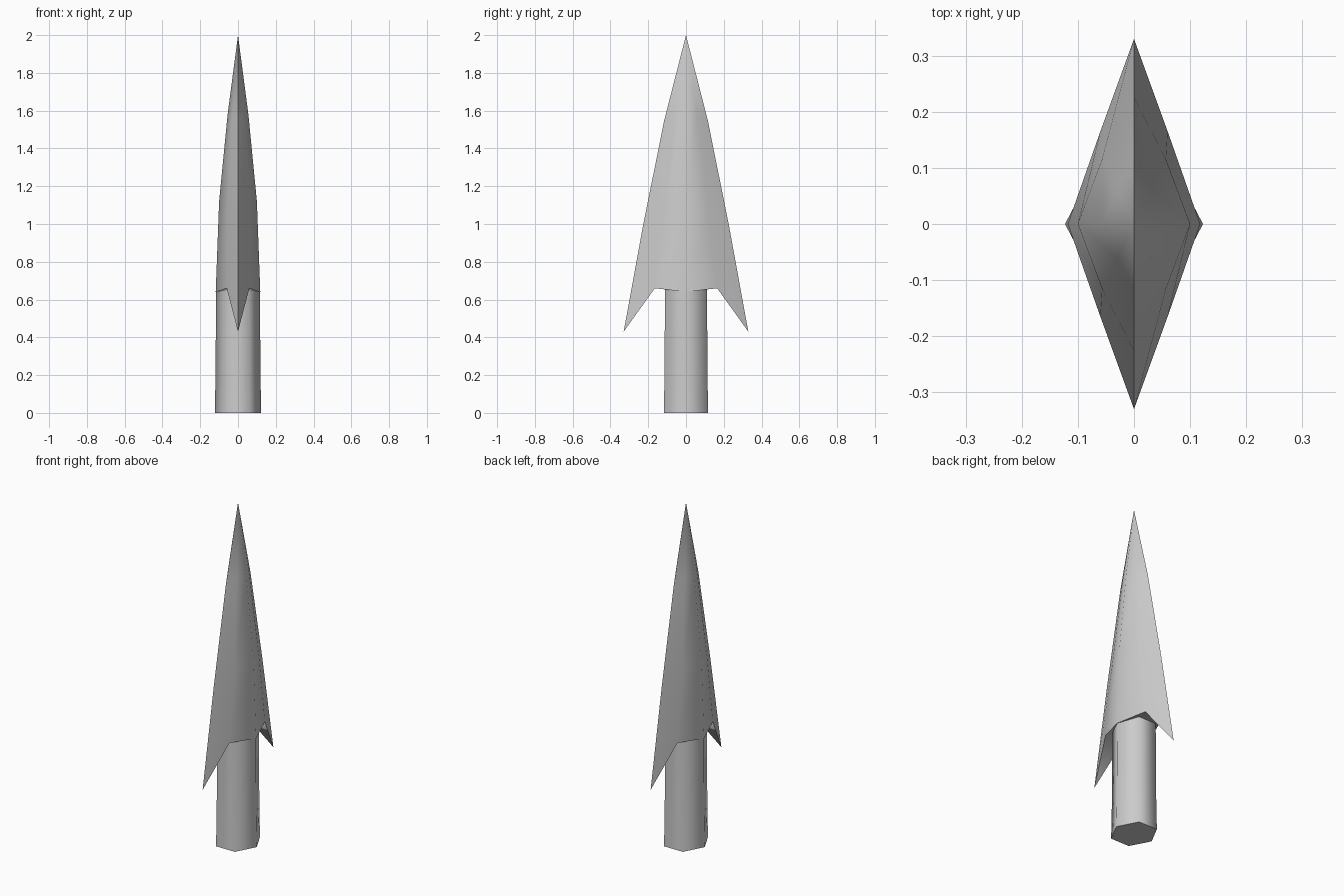
import bpy, bmesh, math

if "Cube" in bpy.data.objects:
    bpy.data.objects.remove(bpy.data.objects["Cube"])


def finish(bm, name):
    # turn the bmesh into a smooth-shaded object with sharp edges kept
    bmesh.ops.recalc_face_normals(bm, faces=bm.faces)
    mesh = bpy.data.meshes.new(name)
    bm.to_mesh(mesh)
    bm.free()
    obj = bpy.data.objects.new(name, mesh)
    bpy.context.collection.objects.link(obj)
    bpy.ops.object.select_all(action='DESELECT')
    obj.select_set(True)
    bpy.context.view_layer.objects.active = obj
    bpy.ops.object.shade_smooth_by_angle(angle=math.radians(65))
    return obj


def bridge(bm, a, b):
    for i in range(len(a)):
        j = (i + 1) % len(a)
        bm.faces.new((a[i], a[j], b[j], b[i]))


def blade_ring(bm, ridge, mid, edge):
    # eight points round the blade, mirrored from one quarter
    (rx, rz), (mx, my, mz), (ey, ez) = ridge, mid, edge
    pts = [(rx, 0, rz), (mx, my, mz), (0, ey, ez), (-mx, my, mz),
           (-rx, 0, rz), (-mx, -my, mz), (0, -ey, ez), (mx, -my, mz)]
    return [bm.verts.new(p) for p in pts]


# barbed blade: rings from the barbs up to the tip
bm = bmesh.new()
rings = [blade_ring(bm, *r) for r in (
    ((0.118, 0.64), (0.06, 0.165, 0.66), (0.33, 0.43)),
    ((0.10, 1.12), (0.057, 0.115, 1.06), (0.226, 1.00)),
    ((0.055, 1.58), (0.031, 0.06, 1.57), (0.115, 1.55)))]
for low, high in zip(rings, rings[1:]):
    bridge(bm, low, high)
tip = bm.verts.new((0, 0, 2))
top = rings[-1]
for i in range(8):
    bm.faces.new((top[i], top[(i + 1) % 8], tip))

# underside: one face below each barb and the middle around the shaft
base = rings[0]
bm.faces.new((base[1], base[2], base[3]))
bm.faces.new((base[5], base[6], base[7]))
bm.faces.new((base[0], base[1], base[3], base[4]))
bm.faces.new((base[4], base[5], base[7], base[0]))
finish(bm, "barbed_blade")

# six-sided shaft, slightly wider at the foot
bm = bmesh.new()
shaft = []
for z, rx, ry in ((0, 0.123, 0.117), (0.19, 0.119, 0.114), (0.68, 0.116, 0.111)):
    shaft.append([bm.verts.new((rx * x, ry * y, z)) for x, y in
                  ((1, 0), (0.5, 1), (-0.5, 1), (-1, 0), (-0.5, -1), (0.5, -1))])
for low, high in zip(shaft, shaft[1:]):
    bridge(bm, low, high)
bm.faces.new(shaft[0])
bm.faces.new(shaft[-1])
finish(bm, "shaft")
